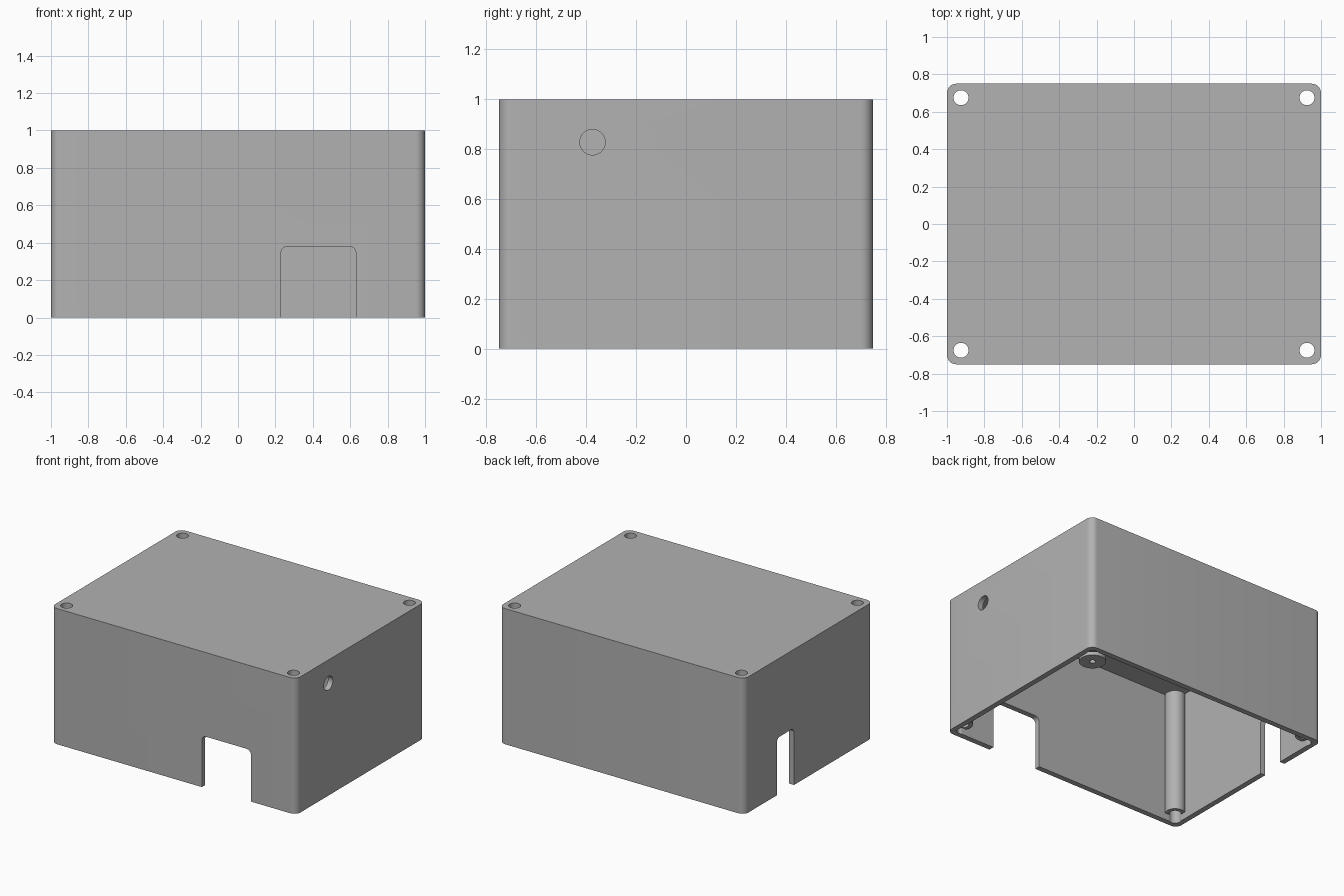
import bpy, bmesh, math
from mathutils import Matrix, Vector

if "Cube" in bpy.data.objects:
    bpy.data.objects.remove(bpy.data.objects["Cube"], do_unlink=True)

WALL = 0.04
TOP = 1.0

grey = bpy.data.materials.new("mid grey")
grey.use_nodes = True
colour = (0.445, 0.445, 0.445, 1)
grey.diffuse_color = colour
grey.node_tree.nodes["Principled BSDF"].inputs["Base Color"].default_value = colour


def make_object(name, bm):
    mesh = bpy.data.meshes.new(name)
    bm.to_mesh(mesh)
    bm.free()
    mesh.materials.append(grey)
    obj = bpy.data.objects.new(name, mesh)
    bpy.context.collection.objects.link(obj)
    return obj


def rounded_block(name, low, high, radius, axis):
    """Block whose edges along one axis are rounded."""
    low, high = Vector(low), Vector(high)
    bm = bmesh.new()
    bmesh.ops.create_cube(bm, size=1)
    for v in bm.verts:
        v.co = Vector([low[i] + (v.co[i] + 0.5) * (high[i] - low[i]) for i in range(3)])
    edges = [e for e in bm.edges
             if abs((e.verts[0].co - e.verts[1].co).normalized()[axis]) > 0.9]
    bmesh.ops.bevel(bm, geom=edges, offset=radius, segments=8, profile=0.5, affect='EDGES')
    return make_object(name, bm)


def cylinder(name, base, radius, length, axis=2):
    """Cylinder running from base along the positive z or x axis."""
    bm = bmesh.new()
    turn = Matrix.Rotation(math.pi / 2, 4, 'Y') if axis == 0 else Matrix()
    place = Matrix.Translation(base) @ turn @ Matrix.Translation((0, 0, length / 2))
    bmesh.ops.create_cone(bm, cap_ends=True, segments=40, radius1=radius,
                          radius2=radius, depth=length, matrix=place)
    return make_object(name, bm)


def combine(target, tool, operation):
    """Apply a boolean and discard the tool."""
    mod = target.modifiers.new("boolean", 'BOOLEAN')
    mod.object, mod.operation, mod.solver = tool, operation, 'EXACT'
    bpy.ops.object.select_all(action='DESELECT')
    bpy.context.view_layer.objects.active = target
    target.select_set(True)
    bpy.ops.object.modifier_apply(modifier=mod.name)
    bpy.data.objects.remove(tool, do_unlink=True)


# Hollow cover, open underneath
cover = rounded_block("enclosure_cover", (-1, -0.75, 0), (1, 0.75, TOP), 0.05, 2)
cavity = rounded_block("cavity", (-1 + WALL, -0.75 + WALL, -0.2),
                       (1 - WALL, 0.75 - WALL, TOP - WALL), 0.03, 2)
combine(cover, cavity, 'DIFFERENCE')

# Corner screw columns with through holes
corners = [(sx * 0.925, sy * 0.675) for sx in (-1, 1) for sy in (-1, 1)]
for x, y in corners:
    combine(cover, cylinder("screw_column", (x, y, 0.05), 0.068, 0.93), 'UNION')
for x, y in corners:
    combine(cover, cylinder("screw_hole", (x, y, -0.1), 0.04, 1.3), 'DIFFERENCE')

# Board standoffs under the ceiling with blind pilot holes
for x in (-0.1, 0.7):
    for y in (-0.55, 0.4):
        combine(cover, cylinder("standoff", (x, y, 0.86), 0.09, 0.12), 'UNION')
        combine(cover, cylinder("pilot_hole", (x, y, 0.8), 0.02, 0.15), 'DIFFERENCE')

# Round-cornered notches in the front and right walls
front_notch = rounded_block("front_notch", (0.23, -0.9, -0.2), (0.63, -0.69, 0.38), 0.035, 1)
combine(cover, front_notch, 'DIFFERENCE')
side_notch = rounded_block("side_notch", (-1.1, 0.17, -0.2), (-0.93, 0.37, 0.42), 0.035, 0)
combine(cover, side_notch, 'DIFFERENCE')

# Round cable hole in the left wall
combine(cover, cylinder("cable_hole", (0.9, -0.375, 0.828), 0.051, 0.2, 0), 'DIFFERENCE')

bpy.ops.object.shade_smooth_by_angle(angle=math.radians(30))
